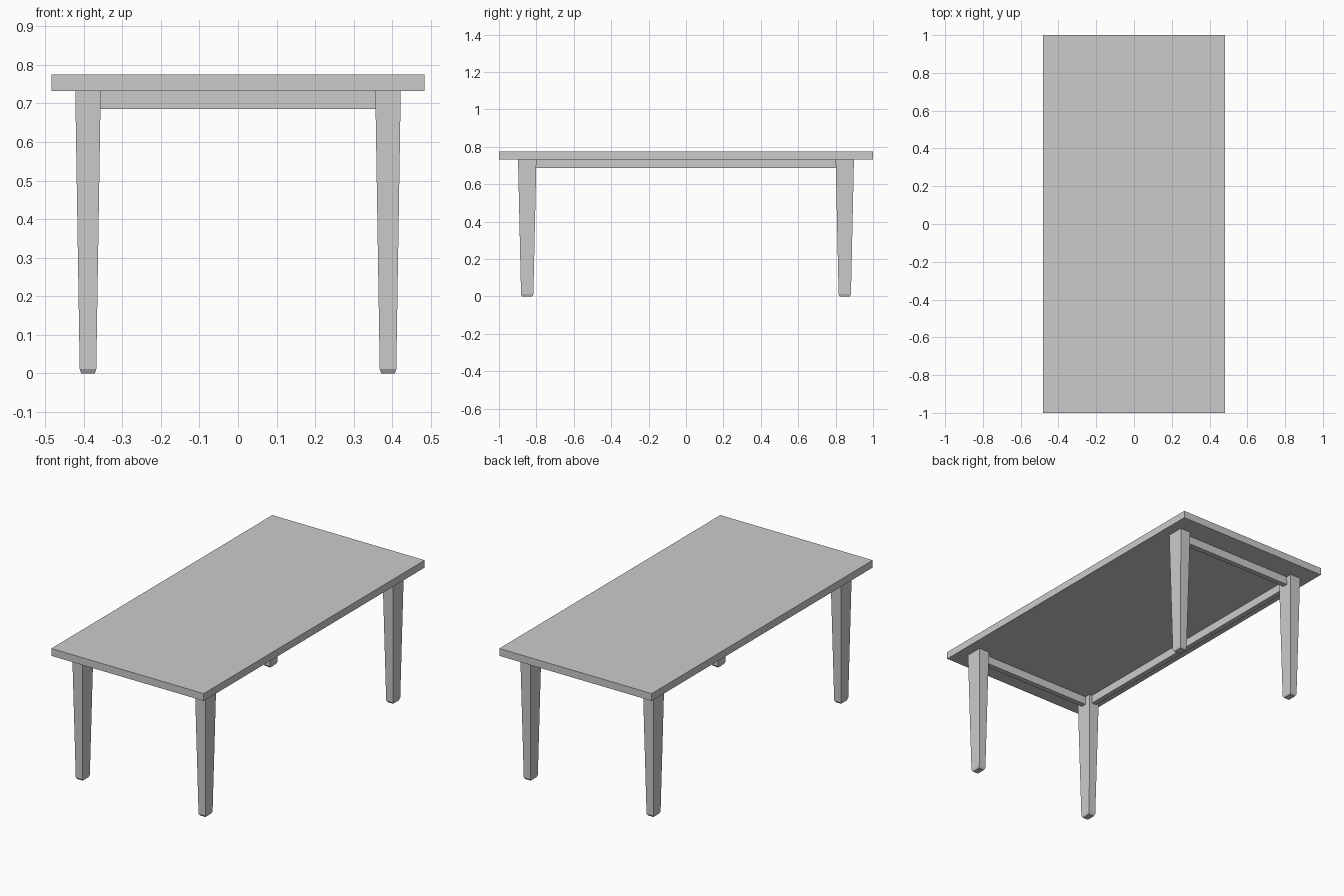
import bpy, bmesh

if "Cube" in bpy.data.objects:
    bpy.data.objects.remove(bpy.data.objects["Cube"])

def loft(name, sections, loc=(0, 0, 0)):
    """Closed solid from stacked rectangles given as (half_x, half_y, z)."""
    bm = bmesh.new()
    rings = [[bm.verts.new((sx * hx, sy * hy, z))
              for sx, sy in ((-1, -1), (1, -1), (1, 1), (-1, 1))]
             for hx, hy, z in sections]
    bm.faces.new(rings[0][::-1])
    bm.faces.new(rings[-1])
    for a, b in zip(rings, rings[1:]):
        for i in range(4):
            j = (i + 1) % 4
            bm.faces.new((a[i], a[j], b[j], b[i]))
    mesh = bpy.data.meshes.new(name)
    bm.to_mesh(mesh)
    bm.free()
    obj = bpy.data.objects.new(name, mesh)
    obj.location = loc
    bpy.context.collection.objects.link(obj)
    return obj

LEG_X, LEG_Y = 0.389, 0.849
UNDER = 0.733            # underside of the top
RAIL = 0.015             # half thickness of the rails

# Table top
loft("table_top", [(0.483, 1.0, UNDER), (0.483, 1.0, 0.775)])

# Tapered legs with chamfered feet
for sy, end in ((-1, "front"), (1, "back")):
    for sx, side in ((-1, "left"), (1, "right")):
        loft(f"{end}_{side}_leg",
             [(0.0175, 0.026, 0), (0.0215, 0.033, 0.012), (0.033, 0.049, UNDER)],
             (sx * LEG_X, sy * LEG_Y, 0))
    # Short rail between the two legs of this end
    loft(f"{end}_rail", [(0.36, RAIL, 0.686), (0.36, RAIL, UNDER)],
         (0, sy * LEG_Y, 0))

# Single long rail, on the left side only
loft("left_rail", [(RAIL, 0.805, 0.686), (RAIL, 0.805, UNDER)], (-LEG_X, 0, 0))
